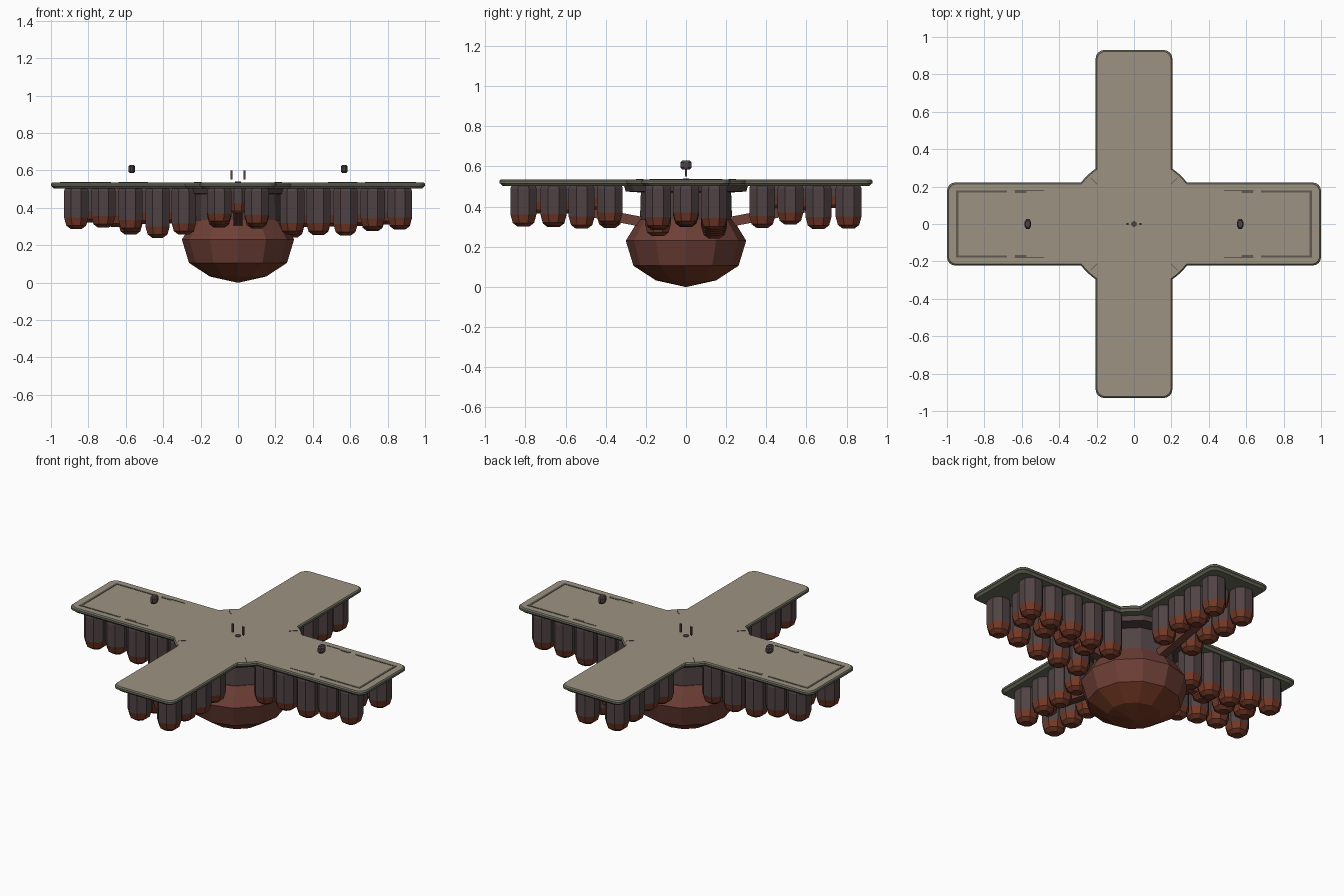
import bpy, bmesh, math, random
from mathutils import Vector

random.seed(4)
cube = bpy.data.objects.get("Cube")
if cube:
    bpy.data.objects.remove(cube)


def material(name, r, g, b):
    m = bpy.data.materials.new(name)
    m.use_nodes = True
    m.diffuse_color = (r, g, b, 1)
    m.node_tree.nodes["Principled BSDF"].inputs["Base Color"].default_value = (r, g, b, 1)
    return m


TAUPE = material("taupe deck", .33, .29, .225)
OLIVE = material("olive edge", .15, .15, .11)
GROOVE = material("dark groove", .12, .105, .08)
UMBER = material("dark umber", .08, .055, .057)
RUST = material("rust tip", .17, .04, .02)
BRICK = material("brick bowl", .155, .05, .038)
SIENNA = material("sienna bowl", .18, .042, .018)


def finish(name, bm, mats, rule=None):
    bmesh.ops.recalc_face_normals(bm, faces=bm.faces)
    if rule:
        for f in bm.faces:
            f.material_index = rule(f)
    me = bpy.data.meshes.new(name)
    bm.to_mesh(me)
    bm.free()
    for m in mats:
        me.materials.append(m)
    ob = bpy.data.objects.new(name, me)
    bpy.context.collection.objects.link(ob)
    return ob


def loft(bm, rings):
    """Skin a stack of equal closed rings and cap both ends."""
    loops = [[bm.verts.new(p) for p in ring] for ring in rings]
    n = len(loops[0])
    for a, b in zip(loops, loops[1:]):
        for i in range(n):
            j = (i + 1) % n
            bm.faces.new((a[i], a[j], b[j], b[i]))
    bm.faces.new(loops[0][::-1])
    bm.faces.new(loops[-1])


def lathe(bm, x, y, profile, sides, turn=0.0):
    loft(bm, [[(x + r * math.cos(turn + math.tau * i / sides),
                y + r * math.sin(turn + math.tau * i / sides), z)
               for i in range(sides)] for r, z in profile])


def box(bm, x, y, z, sx, sy, sz, angle=0.0):
    geo = bmesh.ops.create_cube(bm, size=1)["verts"]
    c, s = math.cos(angle), math.sin(angle)
    for v in geo:
        px, py = v.co.x * sx, v.co.y * sy
        v.co = (x + c * px - s * py, y + s * px + c * py, z + v.co.z * sz)


def corner(cx, cy, r):
    return [(cx + r * math.cos(a), cy + r * math.sin(a))
            for a in (math.pi / 8 * k for k in range(5))]


def cross_ring(z, inset):
    """Rounded cross with a round hub filling the inner corners."""
    w, h, hub = .222 - inset, .205 - inset, .36 - inset
    rad = .045
    a0, a1 = math.asin(w / hub), math.acos(h / hub)
    quad = corner(1 - inset - rad, w - rad, rad)
    quad += [(hub * math.cos(a0 + (a1 - a0) * k / 4),
              hub * math.sin(a0 + (a1 - a0) * k / 4)) for k in range(5)]
    quad += corner(h - rad, .93 - inset - rad, rad)
    ring = []
    for sx, sy in ((1, 1), (-1, 1), (-1, -1), (1, -1)):
        part = [(sx * x, sy * y, z) for x, y in quad]
        ring += part if sx * sy > 0 else part[::-1]
    return ring


# Cross-shaped deck with stepped edge
bm = bmesh.new()
loft(bm, [cross_ring(z, d) for z, d in
          ((.503, .015), (.513, .006), (.516, 0), (.528, 0), (.535, .007))])
finish("deck", bm, [TAUPE, OLIVE], lambda f: 0 if f.normal.z > .9 else 1)

# Inlaid lines on the two wide arms and hub corners
bm = bmesh.new()
for sx in (1, -1):
    box(bm, sx * .945, 0, .5355, .014, .36, .003)
    for sy in (1, -1):
        box(bm, sx * .815, sy * .174, .5355, .27, .012, .003)
        box(bm, sx * .605, sy * .174, .5355, .06, .014, .003)
        box(bm, sx * .56, sy * .18, .5355, .16, .005, .003)
        box(bm, sx * .215, sy * .23, .5355, .05, .005, .003, sx * sy * math.pi / 4)
finish("deck_lines", bm, [GROOVE])

# Hanging columns with blunt rusty tips
bm = bmesh.new()


def column(x, y, low, r=.07):
    low += random.uniform(-.015, .015)
    lathe(bm, x, y, ((r * .45, low), (r * .82, low + .018), (r, low + .06),
                     (r, .49), (r * .9, .508)), 8, math.pi / 8)


drop = {.865: .295, .72: .285, .575: .265, .43: .245, .29: .25}
for sx in (1, -1):
    for x, low in drop.items():
        for y in (-.14, .14):
            column(sx * x, y, low)
    for x in (.8, .65, .5, .36):
        column(sx * x, 0, .31)
for sy in (1, -1):
    for y in (.81, .66, .52, .38):
        for x in (-.1, .1):
            column(x, sy * y, .3)
    for y in (.74, .59, .45):
        column(0, sy * y, .38, .055)
bm.normal_update()
finish("hanging_columns", bm, [UMBER, RUST],
       lambda f: 1 if max(v.co.z for v in f.verts) < .46 else 0)

# Neck and collar joining deck and bowl
bm = bmesh.new()
lathe(bm, 0, 0, ((.23, .32), (.225, .47), (.3, .475), (.31, .506)), 12)
finish("neck", bm, [UMBER])

# Faceted bowl
bm = bmesh.new()
lathe(bm, 0, 0, ((.006, 0), (.15, .032), (.262, .105), (.3, .23), (.235, .335)), 12)
finish("bowl", bm, [BRICK, SIENNA],
       lambda f: 1 if f.calc_center_median().z < .12 else 0)

# Sloping struts from bowl to arms
bm = bmesh.new()
for dx, dy in ((1, 0), (-1, 0), (0, 1), (0, -1)):
    d, side, up = Vector((dx, dy, 0)), Vector((-dy, dx, 0)), Vector((0, 0, 1))
    loft(bm, [[d * t + up * z + side * .025 * a + up * .025 * b
               for a, b in ((1, 1), (-1, 1), (-1, -1), (1, -1))]
              for t, z in ((.2, .32), (.62, .4))])
finish("struts", bm, [BRICK])

# Floating pods above the wide arms
for side, sx in (("left", 1), ("right", -1)):
    bm = bmesh.new()
    lathe(bm, 0, 0, ((.02, -.02), (.03, -.011), (.03, .011), (.02, .02)), 8, math.pi / 8)
    for v in bm.verts:
        v.co = (sx * .568 + v.co.x * .65, v.co.y, .607 + v.co.z * 1.1)
    finish(side + "_pod", bm, [UMBER])

# Centre pins and button
bm = bmesh.new()
for x in (-.035, .035):
    box(bm, x, 0, .575, .012, .01, .05)
lathe(bm, 0, 0, ((.016, .534), (.016, .539)), 10)
finish("centre_pins", bm, [UMBER])
